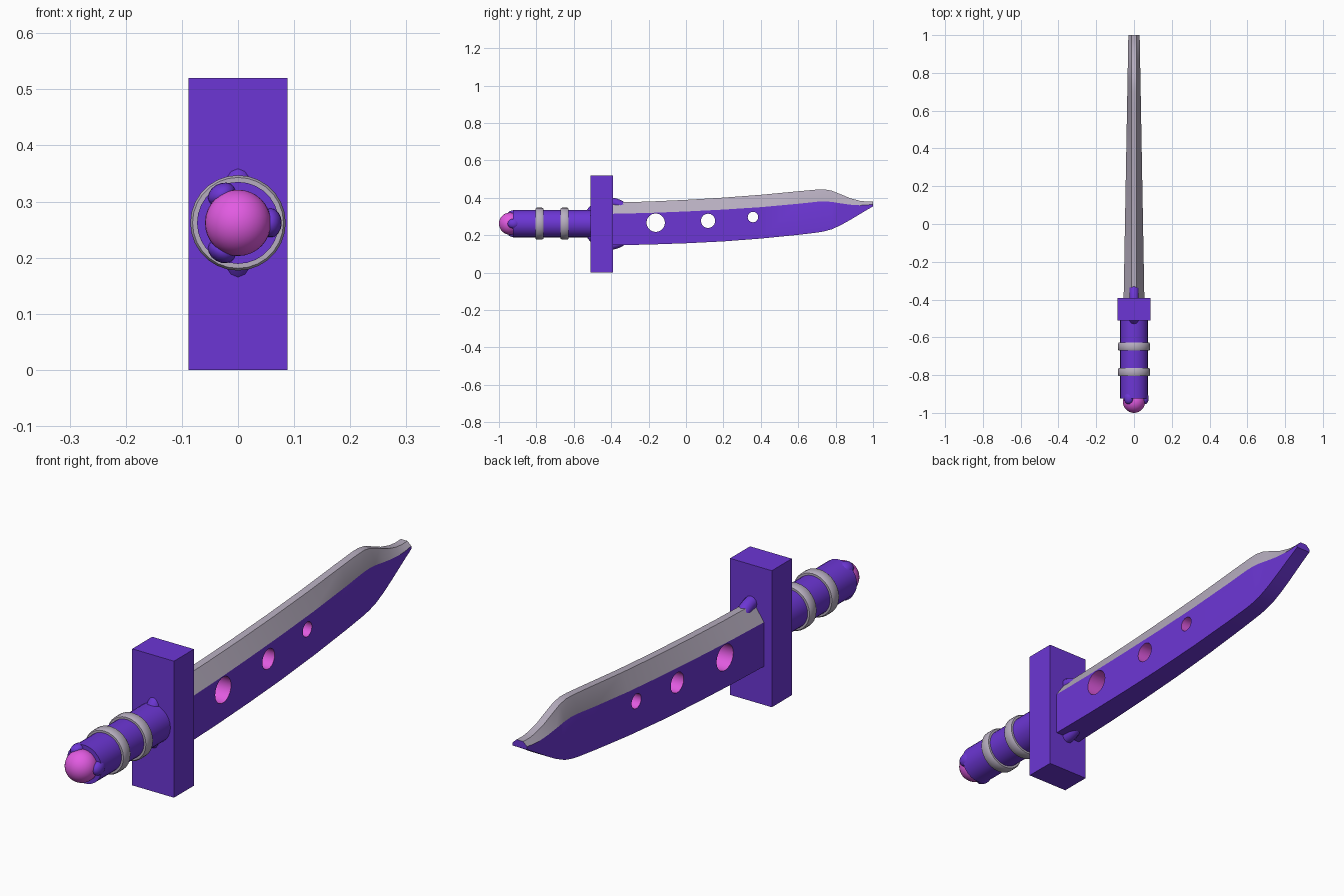
import bpy, bmesh, math
from mathutils import Matrix, Vector

if "Cube" in bpy.data.objects:
    bpy.data.objects.remove(bpy.data.objects["Cube"])


def material(name, rgb):
    m = bpy.data.materials.new(name)
    m.diffuse_color = (*rgb, 1)
    m.use_nodes = True
    m.node_tree.nodes["Principled BSDF"].inputs["Base Color"].default_value = m.diffuse_color
    return m


PURPLE = material("purple", (0.15, 0.037, 0.66))
SILVER = material("silver", (0.47, 0.42, 0.52))
PINK = material("pink", (0.76, 0.105, 0.76))
CZ = 0.262  # height of the handle axis


def finish(name, bm, mats, angle=35):
    bmesh.ops.recalc_face_normals(bm, faces=bm.faces)
    me = bpy.data.meshes.new(name)
    bm.to_mesh(me)
    bm.free()
    for m in mats:
        me.materials.append(m)
    ob = bpy.data.objects.new(name, me)
    bpy.context.collection.objects.link(ob)
    bpy.ops.object.select_all(action='DESELECT')
    ob.select_set(True)
    bpy.context.view_layer.objects.active = ob
    if angle:
        bpy.ops.object.shade_smooth_by_angle(angle=math.radians(angle))
    return ob


def lathe(name, profile, mat, segs=28):
    """Closed solid turned about the handle axis; profile is (y, radius)."""
    bm = bmesh.new()
    rings = [[bm.verts.new((r * math.cos(a), y, CZ + r * math.sin(a)))
              for a in (2 * math.pi * i / segs for i in range(segs))]
             for y, r in profile]
    for A, B in zip(rings, rings[1:]):
        for i in range(segs):
            j = (i + 1) % segs
            bm.faces.new((A[i], A[j], B[j], B[i]))
    bm.faces.new(rings[0])
    bm.faces.new(rings[-1])
    return finish(name, bm, [mat])


def ellipsoid(name, loc, scale, mat, rot=0.0, segs=32):
    bm = bmesh.new()
    bmesh.ops.create_uvsphere(bm, u_segments=segs, v_segments=segs // 2, radius=1)
    bm.transform(Matrix.Translation(loc) @ Matrix.Rotation(rot, 4, 'Y')
                 @ Matrix.Diagonal((*scale, 1)))
    return finish(name, bm, [mat], 60)


# Cross guard
bm = bmesh.new()
bmesh.ops.create_cube(bm, size=1)
bm.transform(Matrix.Translation((0, -0.451, 0.26))
             @ Matrix.Diagonal((0.176, 0.12, 0.52, 1)))
finish("guard", bm, [PURPLE], 0)

# Grip and two metal bands
lathe("grip", [(-0.925, 0.073), (-0.45, 0.073)], PURPLE)
for n, y in enumerate((-0.784, -0.649)):
    lathe(f"band_{n + 1}", [(y - 0.021, 0.07), (y - 0.021, 0.081), (y - 0.015, 0.085),
                            (y + 0.015, 0.085), (y + 0.021, 0.081), (y + 0.021, 0.07)], SILVER)

# Pommel gem held by three claws
ellipsoid("pommel_gem", (0, -0.941, CZ), (0.059, 0.059, 0.059), PINK)
for n in range(3):
    a = n * 2 * math.pi / 3
    ellipsoid(f"claw_{n + 1}", (0.058 * math.cos(a), -0.922, CZ + 0.058 * math.sin(a)),
              (0.020, 0.032, 0.026), PURPLE, -a, 16)

# Round hoop passing through guard and blade root
bm = bmesh.new()
N, M = 40, 12
grid = []
for i in range(N):
    a = 2 * math.pi * i / N
    grid.append([bm.verts.new((0.025 * math.sin(b),
                               -0.41 + (0.115 + 0.025 * math.cos(b)) * math.cos(a),
                               CZ + (0.115 + 0.025 * math.cos(b)) * math.sin(a)))
                 for b in (2 * math.pi * j / M for j in range(M))])
for i in range(N):
    for j in range(M):
        k, l = (i + 1) % N, (j + 1) % M
        bm.faces.new((grid[i][j], grid[k][j], grid[k][l], grid[i][l]))
finish("guard_hoop", bm, [PURPLE], 60)

# Blade stations: y, bottom, bevel line, top
stations = [(-0.42, 0.146, 0.314, 0.374), (-0.2, 0.150, 0.319, 0.380),
            (0.0, 0.157, 0.327, 0.389), (0.2, 0.167, 0.337, 0.401),
            (0.4, 0.182, 0.350, 0.416), (0.6, 0.202, 0.368, 0.435),
            (0.70, 0.214, 0.379, 0.444), (0.74, 0.221, 0.381, 0.445),
            (0.78, 0.232, 0.378, 0.438), (0.83, 0.255, 0.370, 0.418),
            (0.88, 0.283, 0.363, 0.397), (0.93, 0.313, 0.360, 0.384),
            (0.965, 0.334, 0.361, 0.380), (1.0, 0.354, 0.366, 0.381)]
bm = bmesh.new()
loops = []
for y, lo, mid, top in stations:
    w = 0.055 - 0.025 * (y + 0.4) / 1.4
    loops.append([bm.verts.new((x, y, z)) for x, z in
                  ((-w, lo), (w, lo), (w, mid), (0.014, top), (-0.014, top), (-w, mid))])
for A, B in zip(loops, loops[1:]):
    for i in range(6):
        j = (i + 1) % 6
        f = bm.faces.new((A[i], A[j], B[j], B[i]))
        f.material_index = 1 if i in (2, 3, 4) else 0  # silver above the bevel line
bm.faces.new(loops[0])
bm.faces.new(loops[-1])
blade = finish("blade", bm, [PURPLE, SILVER, PINK], 0)

# Three round holes with pink walls
bm = bmesh.new()
for y, z, r in ((-0.162, 0.267, 0.049), (0.118, 0.277, 0.038), (0.358, 0.297, 0.028)):
    bmesh.ops.create_cone(bm, cap_ends=True, segments=32, radius1=r, radius2=r, depth=0.3,
                          matrix=Matrix.Translation((0, y, z)) @ Matrix.Rotation(math.pi / 2, 4, 'Y'))
for f in bm.faces:
    f.material_index = 2
cutter = finish("hole_cutter", bm, [PURPLE, SILVER, PINK], 0)
cutter.hide_render = True
mod = blade.modifiers.new("holes", 'BOOLEAN')
mod.operation, mod.solver, mod.object = 'DIFFERENCE', 'EXACT', cutter
bpy.context.view_layer.objects.active = blade
bpy.ops.object.modifier_apply(modifier=mod.name)
bpy.data.objects.remove(cutter)
bpy.ops.object.select_all(action='DESELECT')
blade.select_set(True)
bpy.ops.object.shade_smooth_by_angle(angle=math.radians(20))
